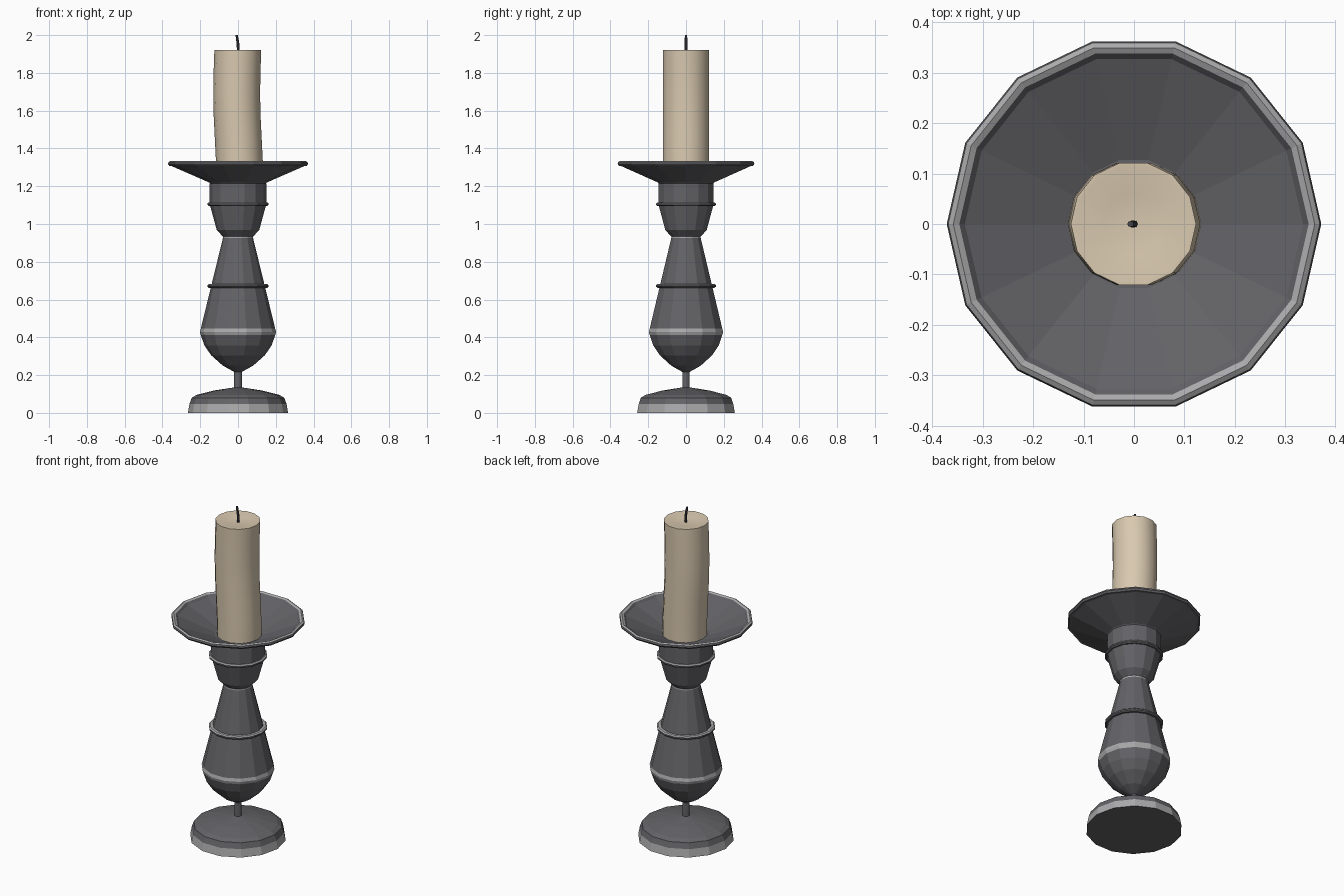
import bpy, bmesh, math

if "Cube" in bpy.data.objects:
    bpy.data.objects.remove(bpy.data.objects["Cube"])

SIDES = 14


def material(name, rgb):
    m = bpy.data.materials.new(name)
    m.diffuse_color = (*rgb, 1)
    m.use_nodes = True
    m.node_tree.nodes["Principled BSDF"].inputs["Base Color"].default_value = m.diffuse_color
    return m


iron = material("dark iron", (0.125, 0.122, 0.133))
worn = material("worn bright edge", (0.40, 0.40, 0.41))
wax = material("cream wax", (0.69, 0.58, 0.43))
char = material("charred wick", (0.06, 0.06, 0.07))


def lathe(name, profile, mats, sides=SIDES, closed=False):
    """Profile points: (radius, z, material of the band that follows, x, y)."""
    bm = bmesh.new()
    rings = []
    for p in profile:
        r, z, _, x, y = (list(p) + [0, 0, 0])[:5] if len(p) > 2 else (*p, 0, 0, 0)
        if r == 0:
            rings.append([bm.verts.new((x, y, z))] * sides)
        else:
            rings.append([bm.verts.new((x + r * math.cos(math.tau * i / sides),
                                        y + r * math.sin(math.tau * i / sides), z))
                          for i in range(sides)])
    count = len(rings) if closed else len(rings) - 1
    for k in range(count):
        a, b = rings[k], rings[(k + 1) % len(rings)]
        for i in range(sides):
            j = (i + 1) % sides
            vs = list(dict.fromkeys((a[i], a[j], b[j], b[i])))
            f = bm.faces.new(vs)
            f.material_index = profile[k][2] if len(profile[k]) > 2 else 0
    bmesh.ops.recalc_face_normals(bm, faces=bm.faces)
    me = bpy.data.meshes.new(name)
    bm.to_mesh(me)
    bm.free()
    for m in mats:
        me.materials.append(m)
    ob = bpy.data.objects.new(name, me)
    bpy.context.collection.objects.link(ob)
    return ob


metal = [iron, worn]

# domed foot with a worn lower band
lathe("foot", [(0, 0), (0.265, 0, 1), (0.257, 0.047), (0.245, 0.08), (0.22, 0.095),
               (0.13, 0.118), (0.02, 0.135), (0, 0.135)], metal)

# thin rod between foot and body
lathe("stem", [(0, 0.12), (0.02, 0.12), (0.02, 0.235), (0, 0.235)], metal)

# pear-shaped body, neck and cup
lathe("body", [(0, 0.215), (0.02, 0.217), (0.08, 0.25), (0.142, 0.305), (0.178, 0.357),
               (0.197, 0.412, 1), (0.202, 0.428, 1), (0.197, 0.446), (0.08, 0.925, 1),
               (0.08, 0.934), (0.112, 0.967), (0.15, 1.105), (0.15, 1.215), (0, 1.215)], metal)

# raised collars
for name, z, inner in (("lower_collar", 0.672, 0.135), ("upper_collar", 1.105, 0.14)):
    lathe(name, [(inner, z - 0.01), (0.155, z - 0.01), (0.162, z - 0.004),
                 (0.162, z + 0.004, 1), (0.155, z + 0.01, 1), (inner, z + 0.01)],
          metal, closed=True)

# wide drip dish with a worn rim
lathe("drip_dish", [(0, 1.205), (0.14, 1.205), (0.153, 1.22), (0.35, 1.306),
                    (0.364, 1.308), (0.371, 1.318), (0.368, 1.328, 1),
                    (0.358, 1.334, 1), (0.346, 1.328), (0.335, 1.316),
                    (0.13, 1.232), (0, 1.23)], metal)

# slightly bowed candle with a shallow melted top
candle = lathe("candle", [(0, 1.225, 0, 0.008), (0.124, 1.225, 0, 0.009),
                          (0.124, 1.34, 0, 0.007), (0.124, 1.46, 0, 0.001),
                          (0.124, 1.58, 0, -0.005), (0.124, 1.69, 0, -0.007),
                          (0.124, 1.81, 0, -0.005), (0.124, 1.92, 0, -0.001),
                          (0.116, 1.92, 0, -0.001), (0.06, 1.909, 0, -0.001),
                          (0, 1.907, 0, -0.001)], [wax])

# bent wick
wick = lathe("wick", [(0, 1.9, 0, 0.001), (0.007, 1.9, 0, 0.001), (0.007, 1.955, 0, 0),
                      (0.007, 1.98, 0, -0.004), (0.006, 2.0, 0, -0.007),
                      (0, 2.0, 0, -0.007)], [char], sides=8)

# smooth the wax and wick, leave the metal faceted
for ob in (candle, wick):
    bpy.ops.object.select_all(action='DESELECT')
    ob.select_set(True)
    bpy.context.view_layer.objects.active = ob
    bpy.ops.object.shade_smooth_by_angle(angle=math.radians(35))
